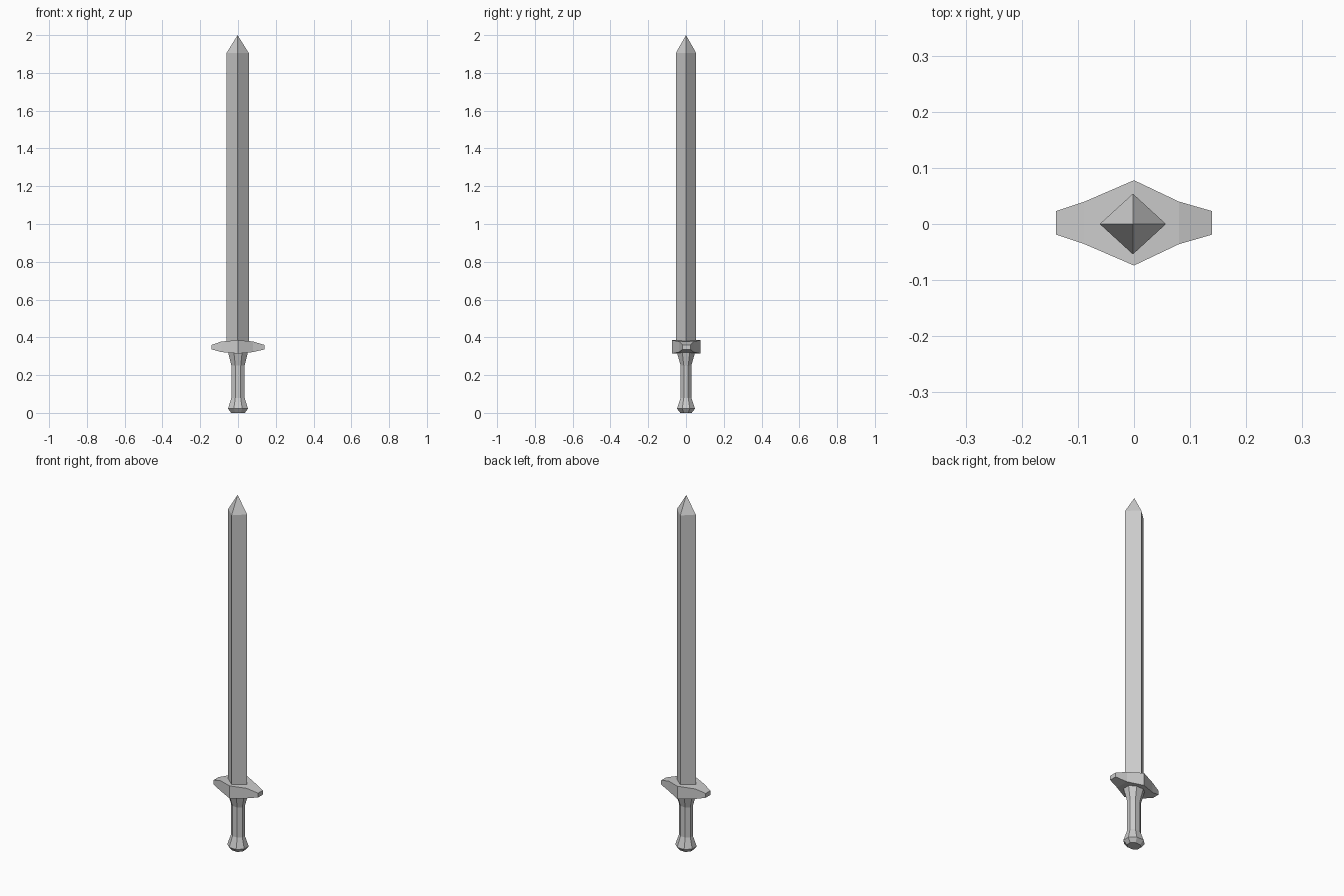
import bpy, bmesh
from math import cos, sin, pi

if "Cube" in bpy.data.objects:
    bpy.data.objects.remove(bpy.data.objects["Cube"])

steel = bpy.data.materials.new("steel_grey")
steel.use_nodes = True
GREY = (0.6, 0.6, 0.6, 1)
steel.diffuse_color = GREY
steel.node_tree.nodes["Principled BSDF"].inputs["Base Color"].default_value = GREY


def loft(name, rings):
    """Skin a list of equal-length vertex rings and cap both ends."""
    bm = bmesh.new()
    loops = [[bm.verts.new(p) for p in ring] for ring in rings]
    n = len(rings[0])
    for a, b in zip(loops, loops[1:]):
        for i in range(n):
            j = (i + 1) % n
            bm.faces.new((a[i], a[j], b[j], b[i]))
    bm.faces.new(loops[0][::-1])
    bm.faces.new(loops[-1])
    bmesh.ops.remove_doubles(bm, verts=bm.verts, dist=0.0005)
    bmesh.ops.recalc_face_normals(bm, faces=bm.faces)
    mesh = bpy.data.meshes.new(name)
    bm.to_mesh(mesh)
    bm.free()
    mesh.materials.append(steel)
    obj = bpy.data.objects.new(name, mesh)
    bpy.context.collection.objects.link(obj)
    return obj


def ellipse_ring(sides, rx, ry, z, turn=0.0, cx=0.0):
    return [(cx + rx * cos(2 * pi * i / sides + turn),
             ry * sin(2 * pi * i / sides + turn), z) for i in range(sides)]


# Diamond-section blade, drawn to a four-sided point
loft("blade", [ellipse_ring(4, rx, ry, z, cx=-0.002) for rx, ry, z in
               [(0.059, 0.054, 0.35), (0.059, 0.054, 1.905), (0.0001, 0.0001, 2.0)]])

# Crossguard: rectangular sections along x, thickest in the middle
guard_sections = [(-0.139, 0.021, 0.336, 0.360), (-0.088, 0.038, 0.322, 0.378),
                  (0.0, 0.076, 0.314, 0.385),
                  (0.08, 0.038, 0.322, 0.378), (0.139, 0.021, 0.336, 0.360)]
loft("crossguard", [[(x, 0.002 - w, lo), (x, 0.002 + w, lo),
                     (x, 0.002 + w, hi), (x, 0.002 - w, hi)]
                    for x, w, lo, hi in guard_sections])

# Eight-sided grip flaring into the guard and the pommel (half widths)
k = 1 / cos(pi / 8)
grip_profile = [(0.036, 0.030, 0.0), (0.053, 0.048, 0.022), (0.035, 0.028, 0.08),
                (0.035, 0.028, 0.25), (0.052, 0.048, 0.32)]
loft("grip", [ellipse_ring(8, rx * k, ry * k, z, turn=pi / 8)
              for rx, ry, z in grip_profile])
